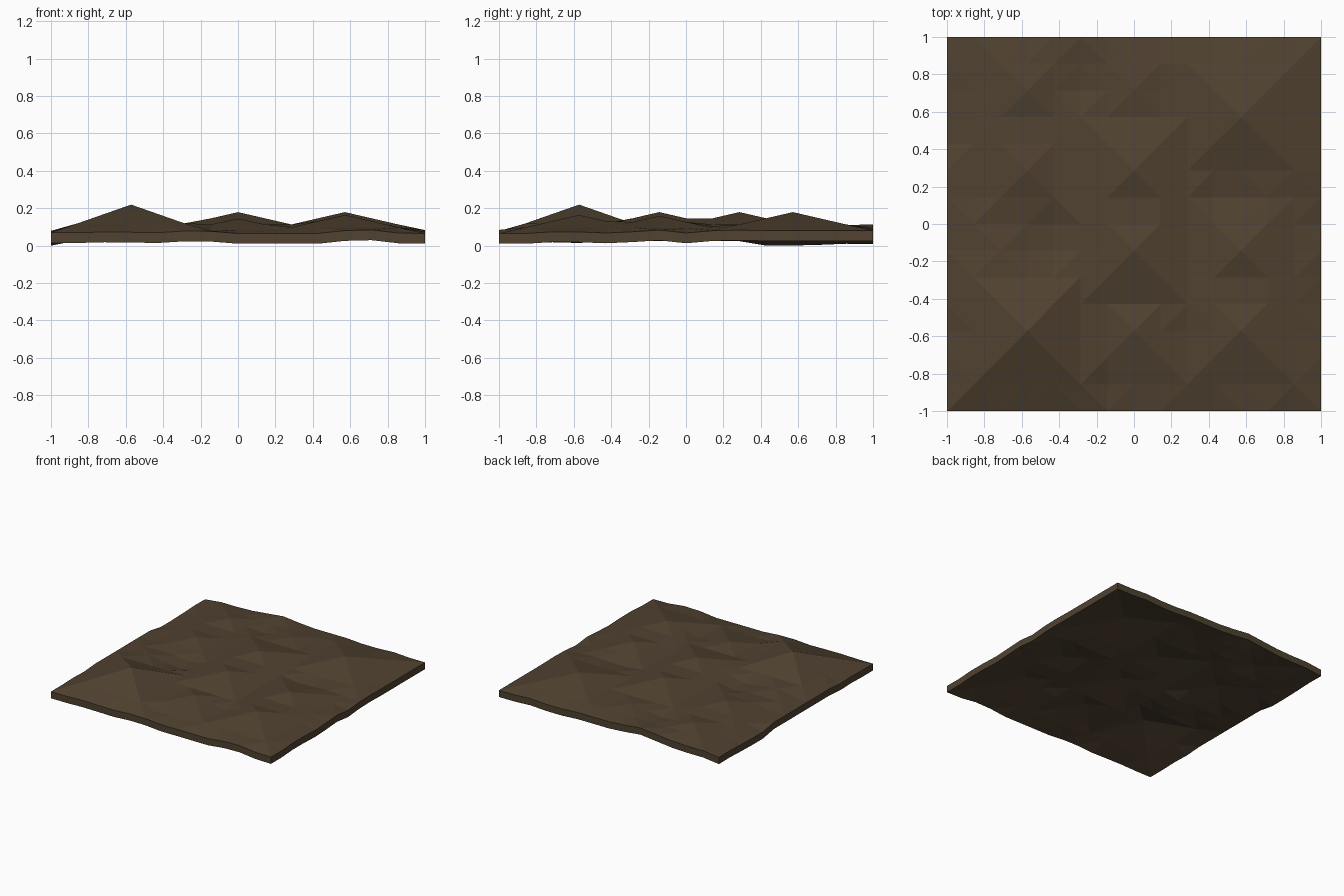
import bpy, bmesh

if "Cube" in bpy.data.objects:
    bpy.data.objects.remove(bpy.data.objects["Cube"])

N = 7                      # cells from centre to edge
THICK = 0.055

# gentle base undulation along x and along y
COL = [.07, .07, .10, .095, .09, .10, .105, .09, .09, .08, .085, .105, .12, .095, .07]
ROW = [.07, .09, .10, .09, .095, .10, .11, .095, .10, .11, .085, .075, .09, .09, .07]

# soil mounds: cell x, cell y, peak height, drop per cell
MOUNDS = [(-4, -4, .23, .05), (0, -4, .155, .03), (4, -4, .175, .033),
          (-5, -1, .13, .02), (0, -1, .19, .033), (4, -1, .17, .033),
          (-4, 2, .15, .028), (0, 2, .19, .033), (4, 4, .19, .033),
          (-4, 5, .14, .025), (0, 5, .14, .02), (-2, 7, .125, .015)]
# shallow hollows: cell x, cell y, depth
HOLLOWS = [(-6, 4, .02), (2, 3, .02), (2, -6, .015), (-6, -6, .01), (-2, 1, .01)]


def height(i, j):
    z = 0.5 * (COL[i + N] + ROW[j + N]) + 0.004 * ((i * j) % 3 - 1)
    for cx, cy, d in HOLLOWS:
        z -= d * max(0, 1 - 0.5 * max(abs(i - cx), abs(j - cy)))
    for cx, cy, p, drop in MOUNDS:
        z = max(z, p - drop * max(abs(i - cx), abs(j - cy)))
    return z


span = range(-N, N + 1)
H = {(i, j): height(i, j) for i in span for j in span}
low = min(H.values())

bm = bmesh.new()
top = {k: bm.verts.new((k[0] / N, k[1] / N, h - low + THICK)) for k, h in H.items()}
bot = {k: bm.verts.new((k[0] / N, k[1] / N, h - low)) for k, h in H.items()}

# upper and lower surface, split along the higher diagonal
for i in range(-N, N):
    for j in range(-N, N):
        a, b, c, d = (i, j), (i + 1, j), (i + 1, j + 1), (i, j + 1)
        if H[a] + H[c] >= H[b] + H[d]:
            tris = [(a, b, c), (a, c, d)]
        else:
            tris = [(a, b, d), (b, c, d)]
        for t in tris:
            bm.faces.new([top[k] for k in t])
            bm.faces.new([bot[k] for k in reversed(t)])

# side walls
for n in range(-N, N):
    for p, q in [((n, -N), (n + 1, -N)), ((N, n), (N, n + 1)),
                 ((n + 1, N), (n, N)), ((-N, n + 1), (-N, n))]:
        bm.faces.new([bot[p], bot[q], top[q], top[p]])

mesh = bpy.data.meshes.new("soil_slab")
bm.to_mesh(mesh)
bm.free()
slab = bpy.data.objects.new("soil_slab", mesh)
bpy.context.collection.objects.link(slab)

# brown earth
mat = bpy.data.materials.new("earth")
mat.diffuse_color = (0.08, 0.054, 0.03, 1)
mat.use_nodes = True
mat.node_tree.nodes["Principled BSDF"].inputs["Base Color"].default_value = mat.diffuse_color
mesh.materials.append(mat)
